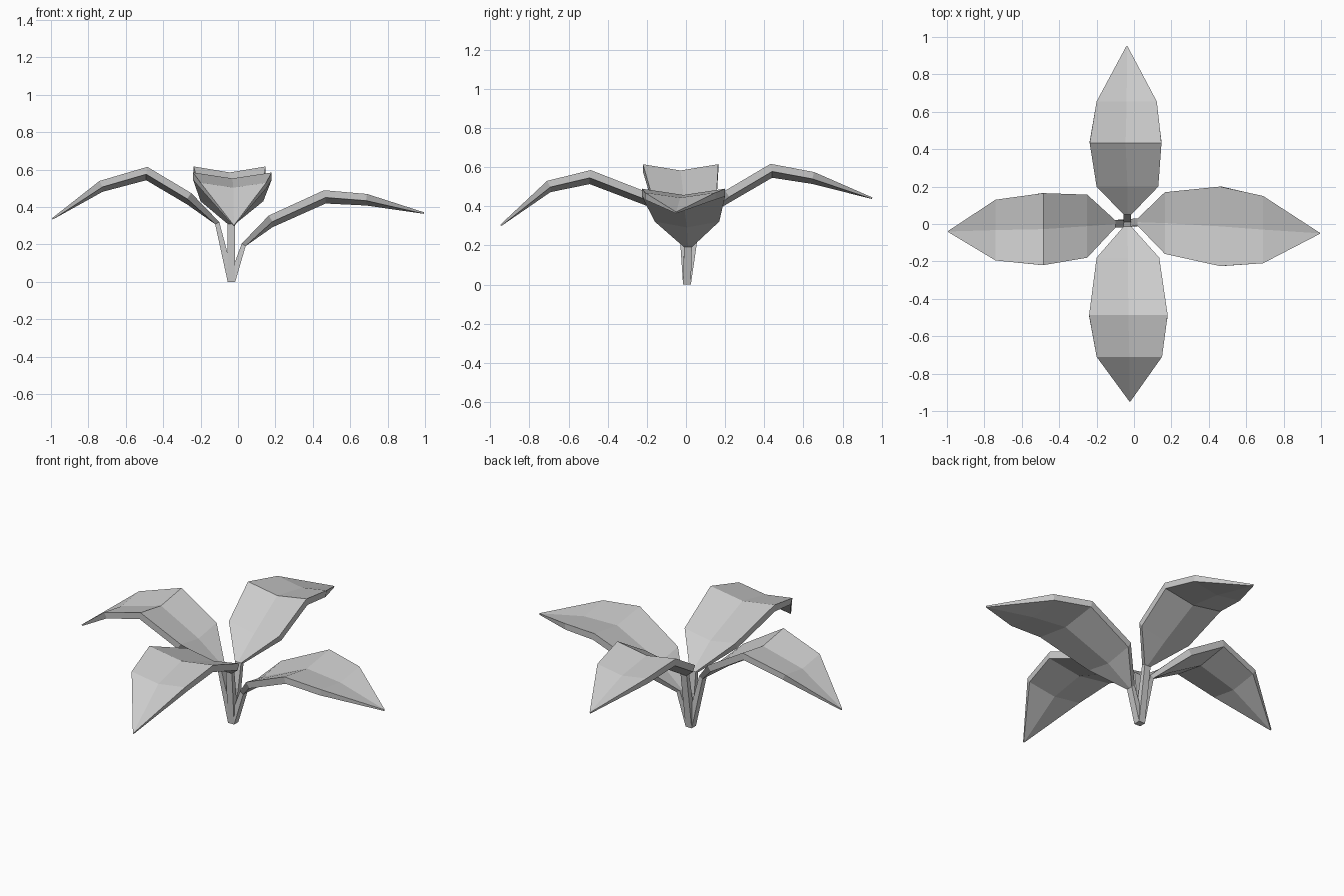
import bpy, bmesh
from mathutils import Vector

cube = bpy.data.objects.get("Cube")
if cube:
    bpy.data.objects.remove(cube)

# Single grey for the whole plant
grey = bpy.data.materials.new("plain_grey")
grey.use_nodes = True
colour = (0.6, 0.6, 0.6, 1)
grey.diffuse_color = colour
grey.node_tree.nodes["Principled BSDF"].inputs["Base Color"].default_value = colour

# Per station: thickness, and how far the rims rise above the vein
THICK = (0.04, 0.025, 0.038, 0.04, 0.036, 0.008)
LIFT = (0, 0, 0.03, 0.032, 0.026, 0)


def make_leaf(name, axis, sign, rows):
    """Loft a stem and folded blade through rows of (reach, rim height, low side, high side)."""
    bm = bmesh.new()
    vein = [Vector((r[0], r[1] - lift)) for r, lift in zip(rows, LIFT)]
    rings = []
    for i, (reach, z, low, high) in enumerate(rows):
        # Downward normal of the path, level at the foot
        along = (vein[min(i + 1, len(vein) - 1)] - vein[max(i - 1, 0)]).normalized()
        down = Vector((along.y, -along.x)) if i else Vector((1, 0))
        down *= THICK[i]
        mid = (low + high) / 2
        top = [(low, z), (mid, z - LIFT[i]), (high, z)]
        ring = []
        for points, drop in ((top, Vector((0, 0))), (top[::-1], down)):
            for side, height in points:
                co = Vector((side, side, height + drop.y))
                co[axis] = sign * (reach + drop.x)
                ring.append(bm.verts.new(co))
        rings.append(ring)
    for a, b in zip(rings, rings[1:]):
        for k in range(6):
            n = (k + 1) % 6
            bm.faces.new((a[k], a[n], b[n], b[k]))
    bm.faces.new(rings[0])
    bm.faces.new(rings[-1])
    bmesh.ops.remove_doubles(bm, verts=bm.verts, dist=0.0005)
    bmesh.ops.recalc_face_normals(bm, faces=bm.faces)
    mesh = bpy.data.meshes.new(name)
    bm.to_mesh(mesh)
    bm.free()
    mesh.materials.append(grey)
    obj = bpy.data.objects.new(name, mesh)
    bpy.context.collection.objects.link(obj)


# Four leaves from a shared foot: foot, stem top, three blade stations, tip
make_leaf("left_leaf", 0, 1, [
    (-0.055, 0, -0.015, 0.025), (0.02, 0.205, -0.01, 0.03), (0.165, 0.355, -0.16, 0.17),
    (0.46, 0.49, -0.225, 0.2), (0.69, 0.47, -0.21, 0.15), (0.995, 0.372, -0.052, -0.048)])
make_leaf("right_leaf", 0, -1, [
    (0.015, 0, -0.015, 0.025), (0.1, 0.32, -0.02, 0.02), (0.25, 0.475, -0.18, 0.157),
    (0.485, 0.615, -0.22, 0.165), (0.74, 0.54, -0.195, 0.13), (0.995, 0.34, -0.042, -0.038)])
make_leaf("front_leaf", 1, -1, [
    (-0.025, 0, -0.055, -0.015), (0.013, 0.32, -0.055, -0.015), (0.18, 0.465, -0.2, 0.135),
    (0.487, 0.585, -0.24, 0.18), (0.71, 0.53, -0.2, 0.15), (0.95, 0.305, -0.024, -0.02)])
make_leaf("back_leaf", 1, 1, [
    (-0.015, 0, -0.055, -0.015), (0.05, 0.34, -0.055, -0.015), (0.2, 0.48, -0.2, 0.13),
    (0.432, 0.617, -0.237, 0.147), (0.655, 0.575, -0.2, 0.122), (0.953, 0.445, -0.04, -0.036)])
